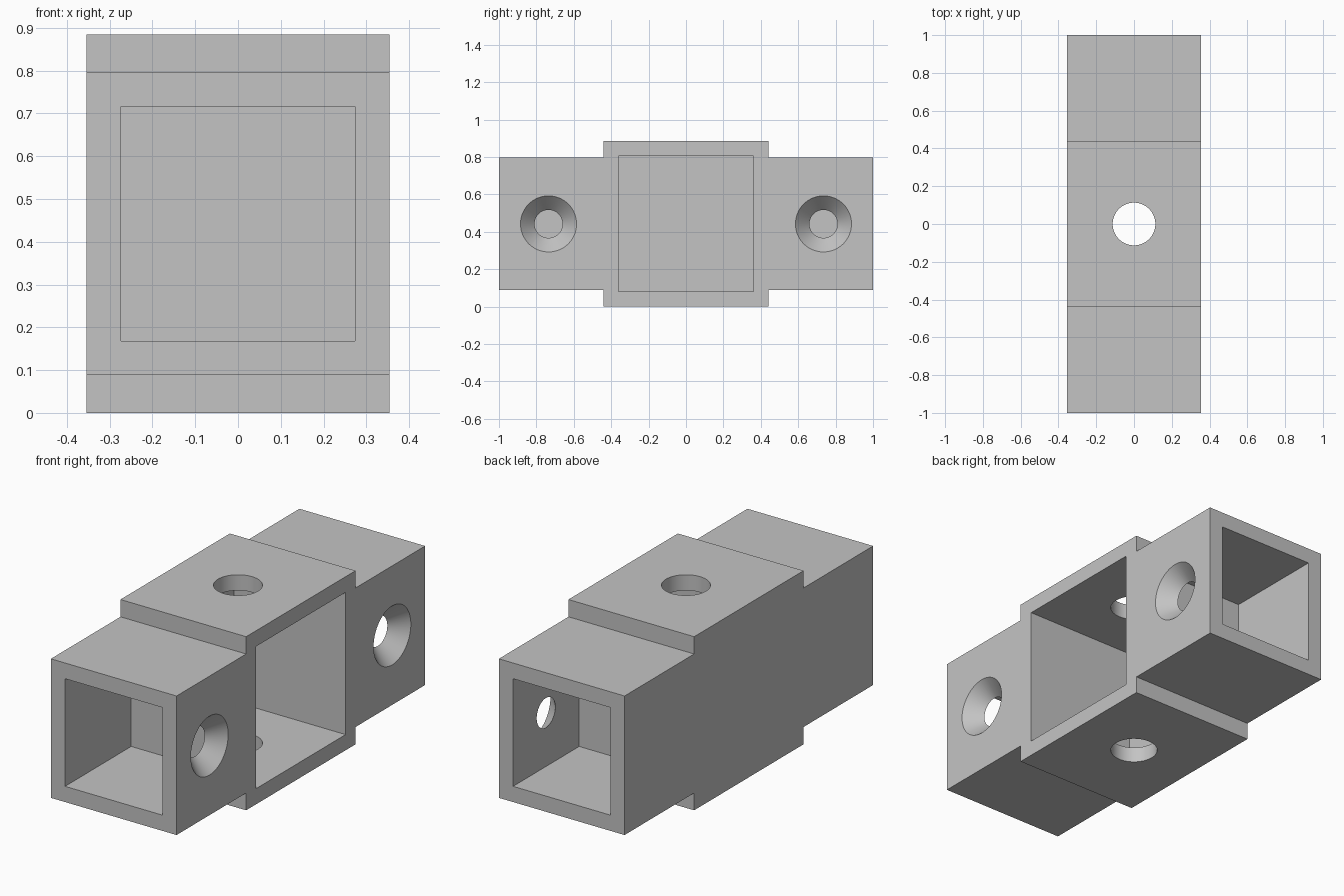
import bpy
import bmesh
import math
from mathutils import Matrix, Vector

old = bpy.data.objects.get("Cube")
if old:
    bpy.data.objects.remove(old, do_unlink=True)

# Main dimensions
WALL = 0.08
HALF_W = 0.354          # half width of the tube
MID_Z = 0.442           # height of the tube axis, half height of the middle
MID_Y = 0.44            # half length of the raised middle
SOCKET_END = 0.468      # inner end of each end socket
HOLE_Y = 0.735          # position of the screw holes
EXTRA = 0.04            # overshoot of cutters

grey = bpy.data.materials.new("plain_grey")
grey.use_nodes = True
colour = (0.55, 0.55, 0.55, 1)
grey.diffuse_color = colour
grey.node_tree.nodes["Principled BSDF"].inputs["Base Color"].default_value = colour


def to_object(name, bm):
    bmesh.ops.recalc_face_normals(bm, faces=bm.faces)
    mesh = bpy.data.meshes.new(name)
    bm.to_mesh(mesh)
    bm.free()
    mesh.materials.append(grey)
    obj = bpy.data.objects.new(name, mesh)
    bpy.context.collection.objects.link(obj)
    return obj


def box(name, low, high):
    low, high = Vector(low), Vector(high)
    bm = bmesh.new()
    place = Matrix.Translation((low + high) / 2) @ Matrix.Diagonal((*(high - low), 1))
    bmesh.ops.create_cube(bm, size=1, matrix=place)
    return to_object(name, bm)


def cone(name, r1, r2, depth, place):
    bm = bmesh.new()
    bmesh.ops.create_cone(bm, cap_ends=True, segments=64, radius1=r1,
                          radius2=r2, depth=depth, matrix=place)
    return to_object(name, bm)


# Body: stepped side profile extruded across the width
quarter = [(1, HALF_W), (MID_Y, HALF_W), (MID_Y, MID_Z)]
upper = quarter + [(-y, z) for y, z in reversed(quarter)]
outline = upper + [(-y, -z) for y, z in upper]
bm = bmesh.new()
side = bm.faces.new([bm.verts.new((-HALF_W, y, MID_Z + z)) for y, z in outline])
grown = bmesh.ops.extrude_face_region(bm, geom=[side])
moved = [v for v in grown["geom"] if isinstance(v, bmesh.types.BMVert)]
bmesh.ops.translate(bm, verts=moved, vec=(2 * HALF_W, 0, 0))
body = to_object("connector_body", bm)

# Middle pocket, open on the left side, and the vertical hole through it
inner = HALF_W - WALL
pocket_y = MID_Y - WALL
cutters = [
    box("pocket_cutter", (-inner, -pocket_y, WALL),
        (HALF_W + EXTRA, pocket_y, 2 * MID_Z - WALL)),
    cone("vertical_hole_cutter", 0.113, 0.113, 2 * MID_Z + EXTRA,
         Matrix.Translation((0, 0, MID_Z))),
]

# End sockets and countersunk screw holes
slope = 0.075 / WALL
for s in (-1, 1):
    ends = sorted((s * SOCKET_END, s * (1 + EXTRA)))
    cutters.append(box("socket_cutter", (-inner, ends[0], MID_Z - inner),
                       (inner, ends[1], MID_Z + inner)))
    place = (Matrix.Translation((HALF_W - WALL / 2, s * HOLE_Y, MID_Z))
             @ Matrix.Rotation(math.pi / 2, 4, "Y"))
    cutters.append(cone("countersink_cutter", 0.075 - slope * EXTRA,
                        0.15 + slope * EXTRA, WALL + 2 * EXTRA, place))

# Cut, then discard the cutters
bpy.context.view_layer.objects.active = body
for cutter in cutters:
    cutter.hide_render = True
    mod = body.modifiers.new(cutter.name, "BOOLEAN")
    mod.operation = "DIFFERENCE"
    mod.solver = "EXACT"
    mod.object = cutter
    bpy.ops.object.modifier_apply(modifier=mod.name)
    bpy.data.objects.remove(cutter, do_unlink=True)

# Smooth hole walls, sharp edges elsewhere
bpy.ops.object.select_all(action="DESELECT")
body.select_set(True)
bpy.ops.object.shade_smooth_by_angle(angle=math.radians(30))
